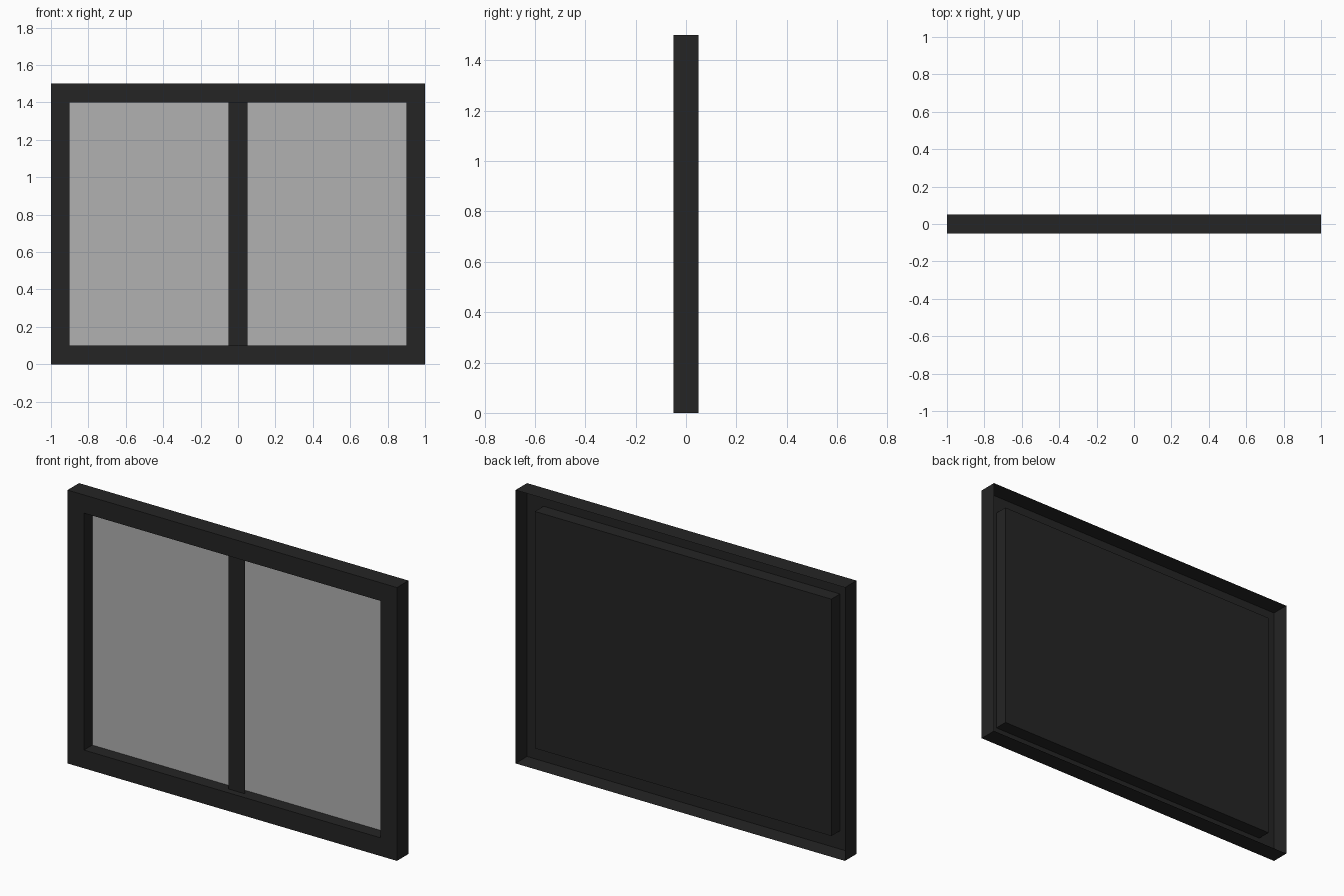
import bpy

if "Cube" in bpy.data.objects:
    bpy.data.objects.remove(bpy.data.objects["Cube"])

W, H, B = 1.0, 1.5, 0.1          # half width, height, border width
FRONT, BACK, PANE = -0.05, 0.05, 0.025


def material(name, value):
    mat = bpy.data.materials.new(name)
    mat.diffuse_color = (value, value, value, 1)
    mat.use_nodes = True
    mat.node_tree.nodes["Principled BSDF"].inputs["Base Color"].default_value = mat.diffuse_color
    return mat


dark = material("dark_frame", 0.018)
grey = material("grey_glass", 0.44)


def ring(half, z0, z1, y):
    """Rectangle corners in a plane of constant y, anticlockwise from the front."""
    return [(-half, y, z0), (half, y, z0), (half, y, z1), (-half, y, z1)]


def sheet(name, rings, mat, cap=False):
    """Bridge successive rectangles, optionally closing the last one."""
    verts = [v for r in rings for v in r]
    faces = []
    for k in range(len(rings) - 1):
        for i in range(4):
            j = (i + 1) % 4
            faces.append((4 * k + i, 4 * k + j, 4 * k + 4 + j, 4 * k + 4 + i))
    if cap:
        n = 4 * (len(rings) - 1)
        faces.append((n, n + 1, n + 2, n + 3))
    mesh = bpy.data.meshes.new(name)
    mesh.from_pydata(verts, [], faces)
    mesh.materials.append(mat)
    obj = bpy.data.objects.new(name, mesh)
    bpy.context.collection.objects.link(obj)
    return obj


# Open-backed frame: outer walls, front border, inner reveal and backing panel
inner = (W - B, B, H - B)
sheet("window_frame", [
    ring(W, 0, H, BACK),
    ring(W, 0, H, FRONT),
    ring(*inner, FRONT),
    ring(*inner, PANE),
], dark, cap=True)

# Glass just in front of the backing panel
sheet("glass", [ring(*inner, PANE - 0.003)], grey, cap=True)

# Flat central divider, set halfway into the opening
sheet("centre_mullion", [ring(B / 2, B, H - B, -0.0125)], dark, cap=True)
